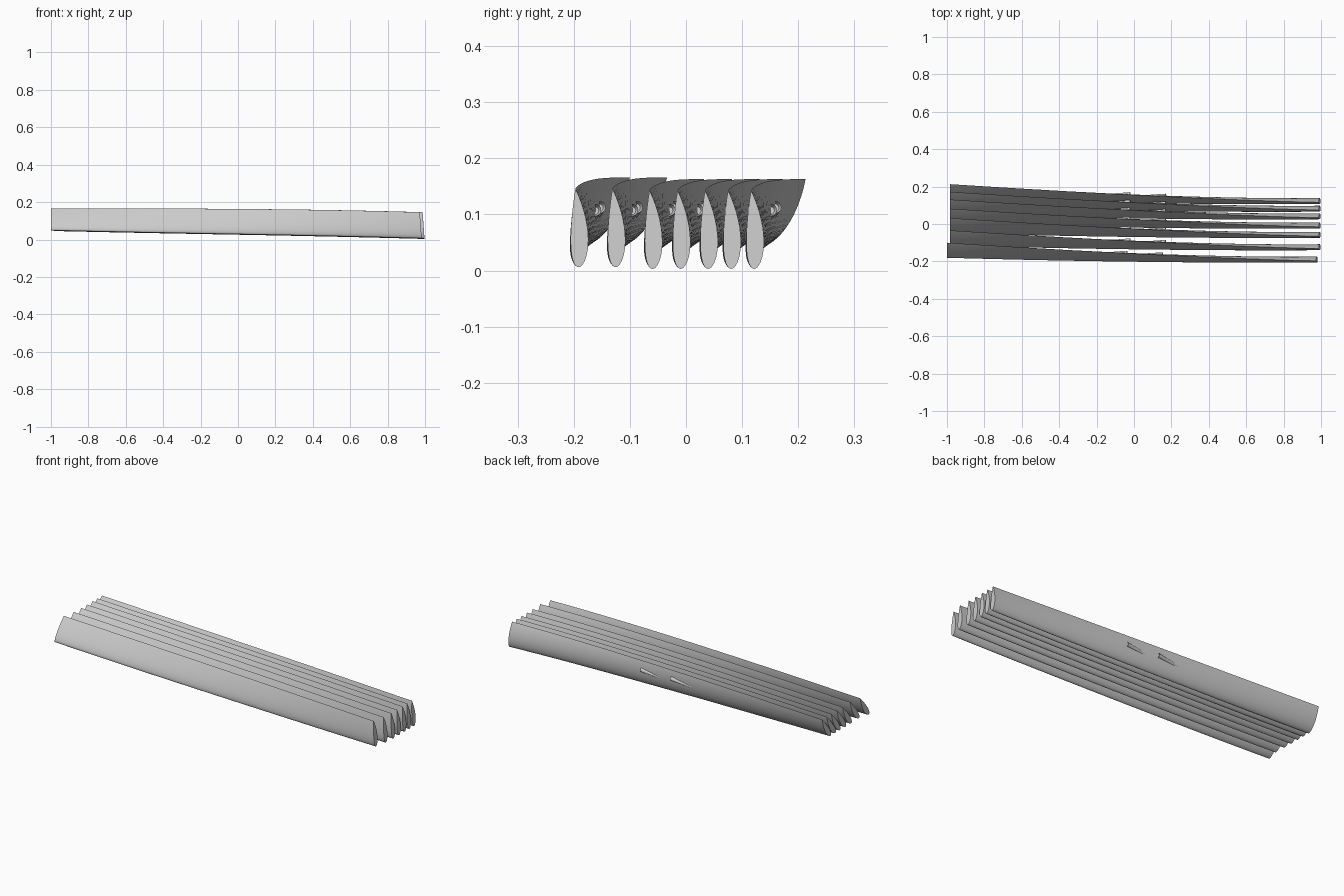
import bpy, bmesh, math
from mathutils import Vector

cube = bpy.data.objects.get("Cube")
if cube:
    bpy.data.objects.remove(cube, do_unlink=True)

grey = bpy.data.materials.new("light_grey")
grey.use_nodes = True
colour = (0.6, 0.6, 0.6, 1)
grey.diffuse_color = colour
grey.node_tree.nodes["Principled BSDF"].inputs["Base Color"].default_value = colour

CHORD = 0.14
POINTS = 16       # steps along one side of the airfoil
STATIONS = 28     # sections along the span


def finish(name, bm, angle):
    """Turn a bmesh into a shaded, coloured object."""
    bmesh.ops.recalc_face_normals(bm, faces=bm.faces)
    mesh = bpy.data.meshes.new(name)
    bm.to_mesh(mesh)
    bm.free()
    mesh.materials.append(grey)
    obj = bpy.data.objects.new(name, mesh)
    bpy.context.collection.objects.link(obj)
    bpy.ops.object.select_all(action="DESELECT")
    obj.select_set(True)
    bpy.context.view_layer.objects.active = obj
    bpy.ops.object.shade_smooth_by_angle(angle=math.radians(angle))
    return obj


def airfoil():
    """Closed section: (distance below the trailing edge, offset to the rear)."""
    def side(u, sign):
        camber = 0.016 * u * (1 - u) + 0.003 * u
        half = 0.04 * u ** 0.95 * math.sqrt(max(0, 1 - u))
        return CHORD * u, camber + sign * half
    steps = [math.sin(math.pi / 2 * i / POINTS) for i in range(POINTS + 1)]
    front = [side(u, -1) for u in steps]
    rear = [side(u, 1) for u in reversed(steps[1:-1])]
    return front + rear


def blade(name, y, x_left, x_right, lift):
    """Airfoil lofted along x, with sweep and twist growing towards -x."""
    bm = bmesh.new()
    rings = []
    for k in range(STATIONS + 1):
        s = k / STATIONS
        a = math.radians(-1 + 36 * s)
        ty = y + 0.097 * s ** 1.3
        tz = 0.143 + lift + 0.02 * (1 - (1 - s) ** 3)
        ring = []
        for d, n in airfoil():
            x = x_right + (x_left - x_right) * s
            x -= 0.01 * (1 - s) * (1 - d / CHORD)
            ring.append(bm.verts.new((x, ty - d * math.sin(a) + n * math.cos(a),
                                      tz - d * math.cos(a) - n * math.sin(a))))
        rings.append(ring)
    for a, b in zip(rings, rings[1:]):
        for i in range(len(a)):
            j = (i + 1) % len(a)
            bm.faces.new((a[i], a[j], b[j], b[i]))
    bm.faces.new(rings[0])
    bm.faces.new(rings[-1])
    return finish(name, bm, 40)


def fairing(name, head, tail):
    """Slim tapered pod sinking into the rear of a blade, with a recessed end."""
    head, tail = Vector(head), Vector(tail)
    bm = bmesh.new()
    bmesh.ops.create_cone(bm, cap_ends=True, segments=16, radius1=0.011,
                          radius2=0.006, depth=(tail - head).length)
    cap = [f for f in bm.faces if f.normal.z < -0.9]
    bmesh.ops.inset_region(bm, faces=cap, thickness=0.004)
    bmesh.ops.translate(bm, verts=cap[0].verts[:], vec=(0, 0, 0.01))
    turn = (tail - head).to_track_quat("Z", "Y").to_matrix().to_4x4()
    turn.translation = (head + tail) / 2
    bm.transform(turn)
    return finish(name, bm, 40)


# Row of seven blades, each with two pods on its rear face
spacing = [-0.197, -0.131, -0.065, -0.015, 0.034, 0.075, 0.116]
for i, y in enumerate(spacing):
    shift = -0.015 if i == 0 else 0
    blade(f"blade_{i + 1}", y, -0.985 + shift, 0.997 + shift, 0.003 if i < 2 else 0)
    fairing(f"inner_pod_{i + 1}", (0.17 + shift, y + 0.035, 0.108),
            (-0.02 + shift, y + 0.027, 0.085))
    fairing(f"outer_pod_{i + 1}", (-0.02 + shift, y + 0.043, 0.113),
            (-0.22 + shift, y + 0.033, 0.088))
